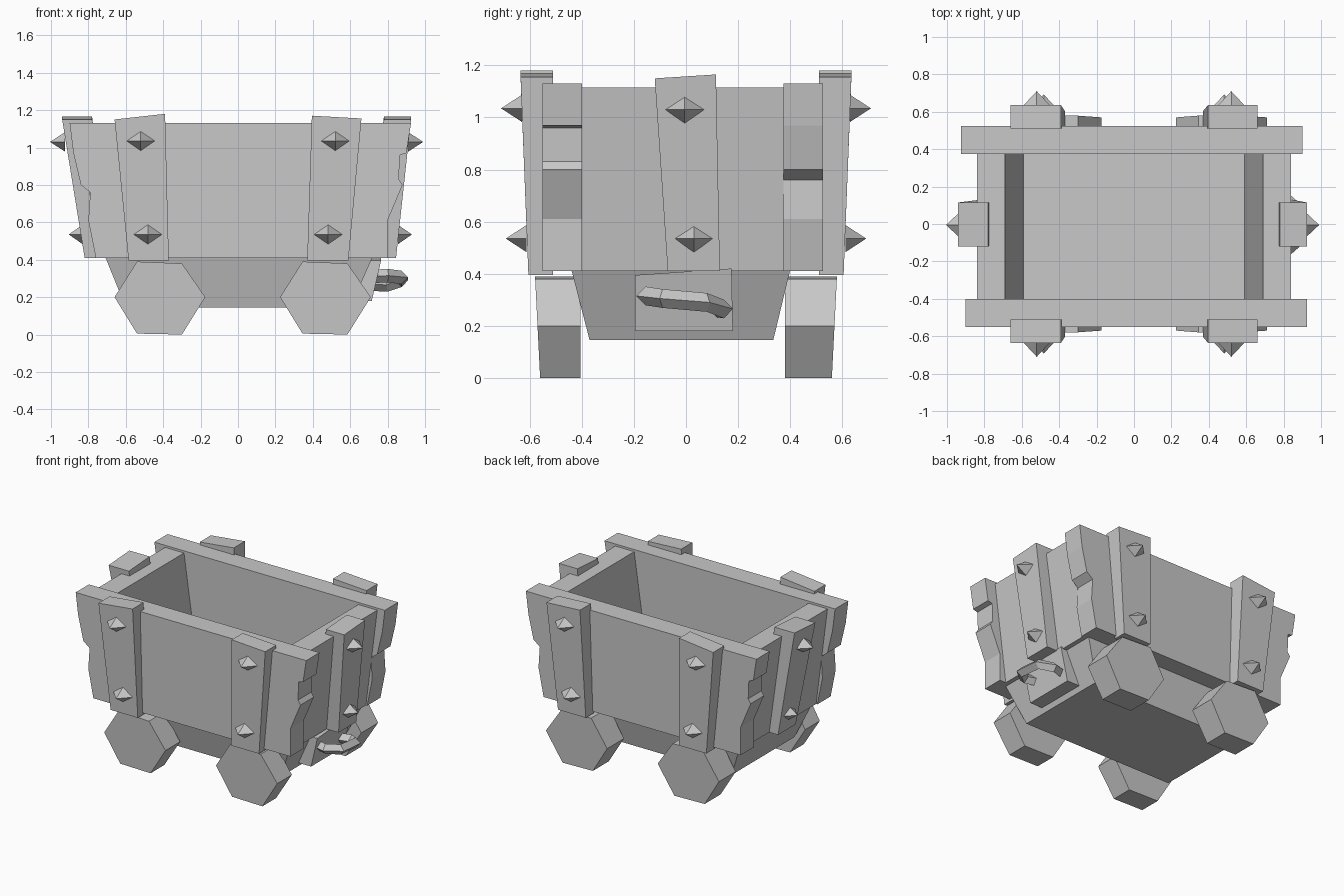
import bpy, bmesh
from mathutils import Vector, Matrix

cube = bpy.data.objects.get("Cube")
if cube:
    bpy.data.objects.remove(cube, do_unlink=True)

GREY = (0.58, 0.58, 0.58, 1)
grey = bpy.data.materials.new("plain grey")
grey.use_nodes = True
grey.diffuse_color = GREY
grey.node_tree.nodes["Principled BSDF"].inputs["Base Color"].default_value = GREY


def finish(name, bm):
    bmesh.ops.recalc_face_normals(bm, faces=bm.faces[:])
    mesh = bpy.data.meshes.new(name)
    bm.to_mesh(mesh)
    bm.free()
    mesh.materials.append(grey)
    obj = bpy.data.objects.new(name, mesh)
    bpy.context.collection.objects.link(obj)
    return obj


def loft(name, *rings):
    """Solid through matching rings of points, capped at both ends."""
    bm = bmesh.new()
    loops = [[bm.verts.new(p) for p in ring] for ring in rings]
    n = len(loops[0])
    for a, b in zip(loops, loops[1:]):
        for i in range(n):
            j = (i + 1) % n
            bm.faces.new((a[i], a[j], b[j], b[i]))
    bm.faces.new(loops[0])
    bm.faces.new(loops[-1])
    return finish(name, bm)


def rect(x0, x1, y0, y1, z):
    return [(x0, y0, z), (x1, y0, z), (x1, y1, z), (x0, y1, z)]


def prism(name, outline, y0, y1):
    return loft(name, [(x, y0, z) for x, z in outline], [(x, y1, z) for x, z in outline])


def spike(name, base, direction, height=0.08):
    bm = bmesh.new()
    bmesh.ops.create_cone(bm, cap_ends=True, segments=4, radius1=1, radius2=0, depth=1,
                          matrix=Matrix.Translation((0, 0, 0.5)))
    turn = Vector(direction).to_track_quat('Z', 'Y').to_matrix().to_4x4()
    bm.transform(Matrix.Translation(base) @ turn @ Matrix.Diagonal((0.075, 0.052, height, 1)))
    return finish(name, bm)


# Tapered undercarriage, whose top is the floor of the tub
loft("undercarriage", rect(-0.60, 0.60, -0.37, 0.335, 0.145), rect(-0.71, 0.72, -0.44, 0.40, 0.415))

# Long side walls with chipped ends; the back wall is the front one turned round
chipped_left = [(-0.90, 1.13), (-0.88, 0.97), (-0.84, 0.80), (-0.79, 0.76), (-0.80, 0.61), (-0.76, 0.41)]
chipped_right = [(0.80, 0.41), (0.80, 0.61), (0.88, 0.80), (0.86, 0.83), (0.865, 0.96), (0.90, 0.97), (0.925, 1.13)]
outline = chipped_left + chipped_right
prism("front_wall", outline, -0.55, -0.40)
prism("back_wall", [(-x, z) for x, z in outline], 0.375, 0.525)

# Leaning end walls
for side, label in ((1, "left"), (-1, "right")):
    loft(label + "_end_wall",
         rect(side * 0.59, side * 0.75, -0.40, 0.375, 0.41),
         rect(side * 0.69, side * 0.84, -0.40, 0.375, 1.115))

# Straps on the long walls: bottom x range, top x range, top heights
straps = {"right": ((-0.585, -0.37), (-0.66, -0.39), (1.15, 1.18)),
          "left": ((0.37, 0.59), (0.395, 0.66), (1.17, 1.155))}
for label, (low, high, tops) in straps.items():
    for side, place in ((-1, "front"), (1, "back")):
        inner, foot, head = side * 0.51, side * 0.605, side * 0.635
        name = place + "_" + label
        loft(name + "_strap",
             rect(low[0], low[1], foot, inner, 0.395),
             [(high[0], head, tops[0]), (high[1], head, tops[1]),
              (high[1], inner, tops[1]), (high[0], inner, tops[0])])
        sx = -1 if label == "right" else 1
        spike(name + "_upper_spike", (sx * 0.52, side * 0.63, 1.035), (0, side, 0))
        spike(name + "_lower_spike", (sx * 0.482, side * 0.612, 0.535), (0, side, 0))

# Straps on the end walls
for label, side, head, foot in (("left", 1, 0.925, 0.845), ("right", -1, 0.94, 0.82)):
    loft(label + "_end_strap",
         rect(side * 0.70, side * foot, -0.07, 0.13, 0.41),
         [(side * 0.78, -0.12, 1.15), (side * head, -0.12, 1.15),
          (side * head, 0.115, 1.165), (side * 0.78, 0.115, 1.165)])
    spike(label + "_end_upper_spike", (side * (head - 0.015), -0.005, 1.03), (side, 0, 0))
    spike(label + "_end_lower_spike", (side * (foot + 0.01), 0.03, 0.535), (side, 0, 0), 0.075)

# Six-sided wheels, a little wider at the top
hexagon = [(-0.24, 0.20), (-0.12, 0.005), (0.12, 0), (0.245, 0.20), (0.12, 0.38), (-0.12, 0.39)]
for x, label in ((-0.42, "right"), (0.465, "left")):
    for side, place, inner in ((-1, "front", 0.405), (1, "back", 0.38)):
        loft(place + "_" + label + "_wheel",
             [(x + px, side * inner, pz) for px, pz in hexagon],
             [(x + px, side * (0.56 + 0.05 * pz), pz) for px, pz in hexagon])

# Coupling plate on the left end
loft("coupling_plate",
     rect(0.58, 0.715, -0.195, 0.18, 0.18),
     [(0.66, -0.195, 0.395), (0.765, -0.195, 0.395), (0.765, 0.175, 0.42), (0.66, 0.175, 0.42)])

# Coupling handle: a bent bar with a diamond section
path = [Vector(p) for p in ((0.70, -0.12, 0.31), (0.80, -0.155, 0.315), (0.875, -0.09, 0.305),
                            (0.875, 0.08, 0.29), (0.80, 0.145, 0.265), (0.70, 0.11, 0.27))]
rings = []
for i, p in enumerate(path):
    along = path[min(i + 1, len(path) - 1)] - path[max(i - 1, 0)]
    across = along.cross(Vector((0, 0, 1))).normalized() * 0.036
    up = Vector((0, 0, 0.036))
    rings.append([p + across, p + up, p - across, p - up])
loft("coupling_handle", *rings)
